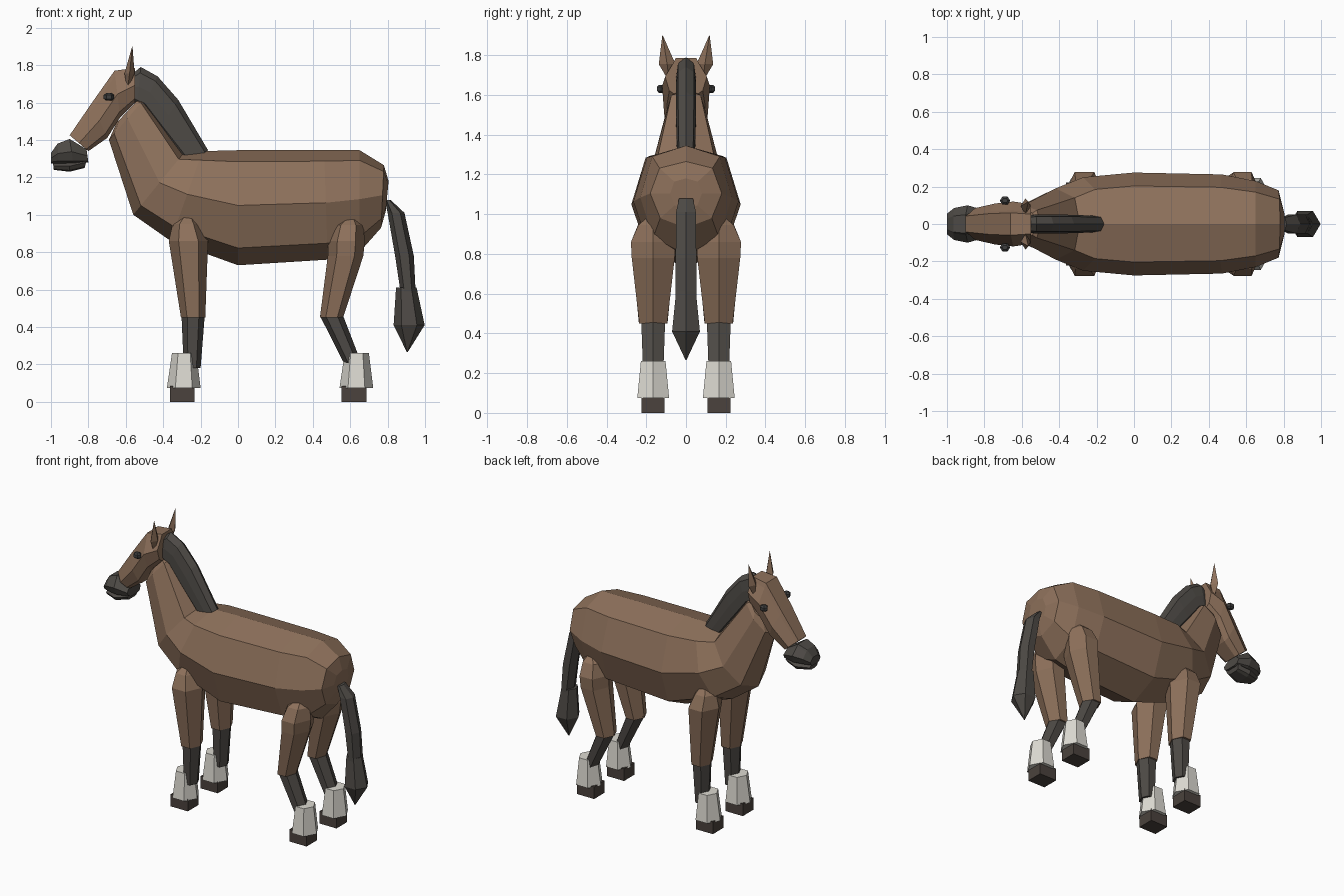
import bpy, bmesh
from math import sin, cos, pi
from mathutils import Vector

if "Cube" in bpy.data.objects:
    bpy.data.objects.remove(bpy.data.objects["Cube"])


def material(name, rgb):
    m = bpy.data.materials.new(name)
    m.diffuse_color = (*rgb, 1)
    m.use_nodes = True
    m.node_tree.nodes["Principled BSDF"].inputs["Base Color"].default_value = m.diffuse_color
    return m


BROWN = material("brown_coat", (0.27, 0.165, 0.105))
DARK = material("dark_hair", (0.075, 0.068, 0.06))
WHITE = material("white_sock", (0.72, 0.70, 0.64))
HOOF = material("hoof", (0.07, 0.055, 0.047))
EYE = material("eye", (0.05, 0.05, 0.05))


def loft(name, rings, mat):
    """Skin a list of equal-sized rings and cap both ends."""
    bm = bmesh.new()
    rows = [[bm.verts.new(p) for p in r] for r in rings]
    n = len(rows[0])
    for a, b in zip(rows, rows[1:]):
        for i in range(n):
            j = (i + 1) % n
            bm.faces.new((a[i], a[j], b[j], b[i]))
    bm.faces.new(rows[0])
    bm.faces.new(rows[-1])
    bmesh.ops.remove_doubles(bm, verts=bm.verts, dist=0.0005)
    bmesh.ops.recalc_face_normals(bm, faces=bm.faces)
    me = bpy.data.meshes.new(name)
    bm.to_mesh(me)
    bm.free()
    ob = bpy.data.objects.new(name, me)
    me.materials.append(mat)
    bpy.context.collection.objects.link(ob)
    return ob


# eight-sided section: (share of the way from top to bottom, share of half width)
BARREL = [(0, 0), (.1, .74), (.48, 1), (.85, .72), (1, 0)]
SKULL = [(0, .5), (.12, .6), (.5, 1), (.88, .8), (1, .5)]
HAIR = [(0, 0), (.15, .8), (.5, 1), (.85, 1), (1, .5)]


def section(xt, zt, xb, zb, w, prof):
    top, bot = Vector((xt, 0, zt)), Vector((xb, 0, zb))
    half = [(top.lerp(bot, t), w * s) for t, s in prof]
    left = [p + Vector((0, y, 0)) for p, y in half]
    right = [p - Vector((0, y, 0)) for p, y in half[::-1]]
    # a profile that starts and ends on the centre line shares those points
    if prof[0][1] == 0 and prof[-1][1] == 0:
        right = right[1:-1]
    return left + right


def sections(rows, prof):
    return [section(*r, prof) for r in rows]


def level(cx, cy, z, rx, ry, n=6, phase=0.0):
    """Horizontal ring with half extents rx, ry."""
    k = [phase + 2 * pi * i / n for i in range(n)]
    sx, sy = max(cos(a) for a in k), max(sin(a) for a in k)
    return [Vector((cx + rx * cos(a) / sx, cy + ry * sin(a) / sy, z)) for a in k]


# Body and neck
loft("body", sections([
    (.805, 1.18, .79, 1.02, .08),
    (.78, 1.265, .765, .93, .18),
    (.65, 1.345, .65, .80, .23),
    (.46, 1.345, .48, .76, .265),
    (0, 1.345, 0, .73, .275),
    (-.19, 1.34, -.36, .86, .25),
    (-.29, 1.33, -.56, 1.0, .19),
    (-.50, 1.62, -.69, 1.40, .10),
    (-.53, 1.62, -.65, 1.49, .08)], BARREL), BROWN)

# Head
loft("head", sections([
    (-.55, 1.785, -.55, 1.60, .105),
    (-.66, 1.77, -.63, 1.52, .12),
    (-.78, 1.60, -.70, 1.41, .11),
    (-.90, 1.425, -.80, 1.34, .085)], SKULL), BROWN)

# Muzzle with upper and lower lip
loft("upper_muzzle", sections([
    (-.81, 1.35, -.80, 1.28, .075),
    (-.90, 1.405, -.88, 1.27, .10),
    (-.965, 1.38, -.96, 1.275, .085),
    (-1.0, 1.33, -1.0, 1.275, .055)], SKULL), DARK)
loft("lower_lip", sections([
    (-.805, 1.31, -.82, 1.25, .06),
    (-.90, 1.29, -.90, 1.23, .08),
    (-.99, 1.28, -.985, 1.24, .045)], SKULL), DARK)

# Mane
loft("mane", sections([
    (-.55, 1.765, -.56, 1.60, .045),
    (-.52, 1.79, -.54, 1.58, .05),
    (-.43, 1.74, -.51, 1.57, .05),
    (-.32, 1.615, -.42, 1.45, .05),
    (-.16, 1.345, -.27, 1.27, .045)], HAIR), DARK)

# Tail: upper length, then a flared tuft
loft("upper_tail", [level(.80, 0, 1.08, .015, .035), level(.845, 0, 1.01, .045, .05),
                    level(.89, 0, .78, .05, .052), level(.91, 0, .58, .04, .052)], DARK)
loft("tail_tuft", [level(.90, 0, .61, .055, .05), level(.915, 0, .41, .083, .07),
                   level(.905, 0, .265, .002, .002)], DARK)

# Paired parts
for side, s in (("left", -1), ("right", 1)):
    loft(f"{side}_ear", [level(-.59, s * .085, 1.67, .002, .002, 4),
                         level(-.58, s * .095, 1.755, .027, .042, 4),
                         level(-.565, s * .118, 1.90, .001, .001, 4)], BROWN)
    loft(f"{side}_eye", [level(-.69, s * .125, 1.63 + z, r, r * .75)
                         for z, r in ((-.02, .015), (-.01, .028), (.01, .028), (.02, .015))], EYE)
    y = s * .165
    legs = {
        "front": ([(-.27, .985, .04, .04), (-.275, .95, .075, .075), (-.265, .86, .105, .112),
                   (-.24, .45, .065, .072)],
                  [(-.24, .46, .062, .06), (-.245, .18, .045, .05)], -.288, -.298),
        "hind": ([(.60, .975, .04, .04), (.59, .945, .08, .075), (.58, .86, .098, .112),
                  (.575, .78, .095, .108), (.50, .45, .062, .07)],
                 [(.50, .46, .062, .06), (.625, .18, .045, .05)], .635, .62)}
    for end, (upper, shin, sock_x, hoof_x) in legs.items():
        loft(f"{side}_{end}_upper_leg", [level(x, y, z, rx, ry) for x, z, rx, ry in upper], BROWN)
        loft(f"{side}_{end}_shin", [level(x, y, z, rx, ry) for x, z, rx, ry in shin], DARK)
        loft(f"{side}_{end}_sock", [level(sock_x, y, .26, .065, .062),
                                    level(sock_x - .002, y, .075, .09, .08)], WHITE)
        loft(f"{side}_{end}_hoof", [level(hoof_x, y, z, .066, .058, 4, pi / 4)
                                    for z in (0, .085)], HOOF)
